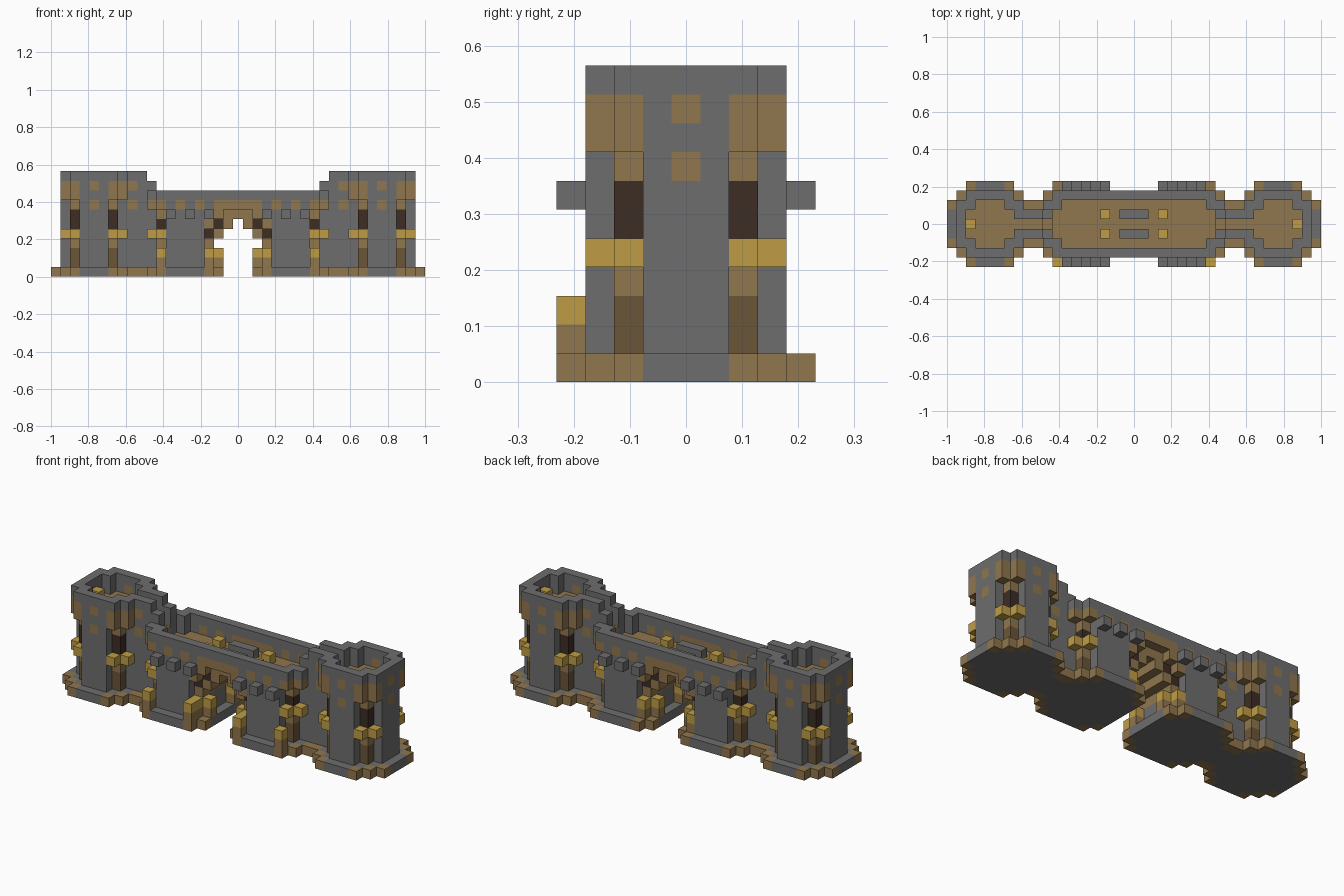
import bpy, bmesh
from mathutils import Vector

cube = bpy.data.objects.get("Cube")
if cube:
    bpy.data.objects.remove(cube)

U = 2 / 39          # edge of one block
COLOURS = {
    "stone grey": (0.155, 0.155, 0.155),
    "sandstone brown": (0.28, 0.182, 0.075),
    "shaded brown": (0.148, 0.092, 0.04),
    "dark timber": (0.045, 0.026, 0.018),
    "gold": (0.52, 0.335, 0.062),
}
GREY, BROWN, SHADE, DARK, GOLD = range(5)
materials = []
for name, rgb in COLOURS.items():
    m = bpy.data.materials.new(name)
    m.use_nodes = True
    m.diffuse_color = (*rgb, 1)
    bsdf = m.node_tree.nodes["Principled BSDF"]
    bsdf.inputs["Base Color"].default_value = (*rgb, 1)
    bsdf.inputs["Roughness"].default_value = 0.9
    materials.append(m)

blocks = {}


def span(v):
    return range(v[0], v[1] + 1) if isinstance(v, tuple) else (v,)


def fill(part, colour, xs, ys, zs, sides=(-1, 1)):
    """Fill a run of blocks, mirrored left/right and front/back."""
    for x in span(xs):
        for y in span(ys):
            for z in span(zs):
                for sx in (-1, 1):
                    for sy in sides:
                        blocks[x * sx, y * sy, z] = (part, colour)


def octagon(part, colour, x0, x1, reach, zs):
    """Plan shape whose end columns step back by one block each."""
    fill(part, colour, (x0, x1), (0, reach - 2), zs)
    fill(part, colour, (x0 + 1, x1 - 1), (0, reach - 1), zs)
    fill(part, colour, (x0 + 2, x1 - 2), (0, reach), zs)


# Plinth, with brown stepped corners
octagon("plinth", GREY, 11, 19, 4, 0)
fill("plinth", GREY, (3, 8), (0, 4), 0)
fill("plinth", GREY, 2, (0, 3), 0)
fill("plinth", GREY, 9, (0, 3), 0)
fill("plinth", GREY, 10, (0, 1), 0)
for x, y in ((13, 4), (17, 4), (12, 3), (18, 3), (19, 2), (11, 2), (10, 2),
             (3, 4), (8, 4), (2, 3), (9, 3)):
    fill("plinth", BROWN, x, y, 0)

# Tower shafts and the narrow links beside them
octagon("tower_walls", GREY, 12, 18, 3, (1, 8))
fill("link_walls", GREY, (9, 11), (0, 1), (1, 7))
fill("link_walls", GREY, (10, 11), (0, 1), 8)

# Tower corner niches: base, capital, slot, lintel
for x in (13, 17):
    for colour, zs in ((SHADE, (1, 2)), (BROWN, 3), (DARK, (5, 6)), (BROWN, 7)):
        fill("tower_niches", colour, x, 2, zs)
for x, y in ((13, 3), (17, 3), (12, 2), (18, 2)):
    fill("tower_capitals", GOLD, x, y, 4)

# Tower floors, parapets and link parapets
fill("tower_floor", BROWN, (13, 17), (0, 2), 8)
fill("tower_floor", BROWN, (10, 12), 0, 8)
fill("tower_floor", BROWN, 9, 0, 7)
parapet = "tower_parapet"
fill(parapet, GREY, (13, 17), 3, (8, 10))
fill(parapet, GREY, 18, (0, 2), (9, 10))
fill(parapet, GREY, 12, (1, 2), (9, 10))
for x in (13, 17):
    fill(parapet, GREY, x, 2, (9, 10))
    fill(parapet, BROWN, x, 3, (8, 9))
for x in (12, 18):
    fill(parapet, BROWN, x, 2, (8, 9))
fill("link_parapet", GREY, (10, 11), 1, (9, 10))
fill("link_parapet", GREY, 9, 1, (8, 9))

# Single brown stones on the towers and links
for z in (7, 9):
    fill("tower_stones", BROWN, 15, 3, z)
    fill("tower_stones", BROWN, 18, 0, z)
    fill("tower_stones", BROWN, 11, 1, z)
fill("tower_lamps", GOLD, 17, 0, 9)

# Gatehouse body either side of the opening
fill("gate_walls", GREY, (4, 7), (0, 3), (1, 6))
fill("gate_walls", GREY, (3, 8), (0, 2), (1, 6))

# Outer niches of the gatehouse
for colour, zs in ((SHADE, (1, 2)), (BROWN, 3), (DARK, 5), (BROWN, 6)):
    fill("gate_niches", colour, 8, 2, zs)
fill("gate_capitals", GOLD, 8, 3, 4)
fill("gate_capitals", GOLD, 9, 2, 4)

# Stepped arch with dark outer steps
fill("arch", BROWN, 3, (0, 2), 3)
fill("arch", BROWN, 3, 2, (1, 2))
fill("arch", BROWN, 3, 3, (5, 6))
fill("arch", BROWN, 2, 3, 6)
for x in range(3):
    fill("arch", BROWN, x, (0, 2), 6 - x)
    fill("arch", BROWN, x, (0, 2), 6)
    fill("arch_dark_steps", DARK, x + 1, 2, 6 - x)
fill("arch", BROWN, 2, (0, 1), 5)

# Gate posts with gold caps; free-standing posts on the front only
for x, y in ((3, 3), (2, 2)):
    fill("gate_posts", BROWN, x, y, 1)
    fill("gate_posts", GOLD, x, y, 2)
for x in (3, 8):
    fill("front_posts", BROWN, x, 4, 1, (-1,))
    fill("front_posts", GOLD, x, 4, 2, (-1,))

# Walkway, its parapet and lamps
fill("walkway", BROWN, (3, 8), (0, 2), 6)
fill("walkway", BROWN, (0, 2), (0, 1), 6)
fill("gate_parapet", GREY, (0, 8), 3, (7, 8))
fill("gate_parapet", GREY, 8, 2, (7, 8))
fill("gate_parapet", GREY, 9, 2, 8)
for xs in ((0, 2), 4, 6, 8):
    fill("gate_parapet", BROWN, xs, 3, 7)
fill("gate_parapet", BROWN, 9, 2, 7)
fill("walkway_lamps", GOLD, 3, 1, 7)
fill("walkway_kerbs", GREY, (0, 1), 1, 7)

# Corbels under the gatehouse parapet
for x in (3, 5, 7):
    fill("corbels", GREY, x, 4, 6)

# Turn each part into one mesh made of its exposed block faces
DIRECTIONS = [Vector([s if a == b else 0 for b in range(3)])
              for a in range(3) for s in (-1, 1)]


def build(part):
    bm = bmesh.new()
    corners = {}

    def corner(p):
        key = tuple(round(c * 2) for c in p)
        if key not in corners:
            corners[key] = bm.verts.new((p.x * U, p.y * U, (p.z + 0.5) * U))
        return corners[key]

    for cell, (owner, colour) in blocks.items():
        if owner != part:
            continue
        centre = Vector(cell)
        for n in DIRECTIONS:
            if tuple(int(c) for c in centre + n) in blocks:
                continue
            u = Vector((n.y, n.z, n.x))
            w = n.cross(u)
            quad = [corner(centre + (n + u * a + w * b) / 2)
                    for a, b in ((-1, -1), (1, -1), (1, 1), (-1, 1))]
            bm.faces.new(quad).material_index = colour
    mesh = bpy.data.meshes.new(part)
    bm.to_mesh(mesh)
    bm.free()
    for m in materials:
        mesh.materials.append(m)
    bpy.context.collection.objects.link(bpy.data.objects.new(part, mesh))


for part in sorted({owner for owner, _ in blocks.values()}):
    build(part)
